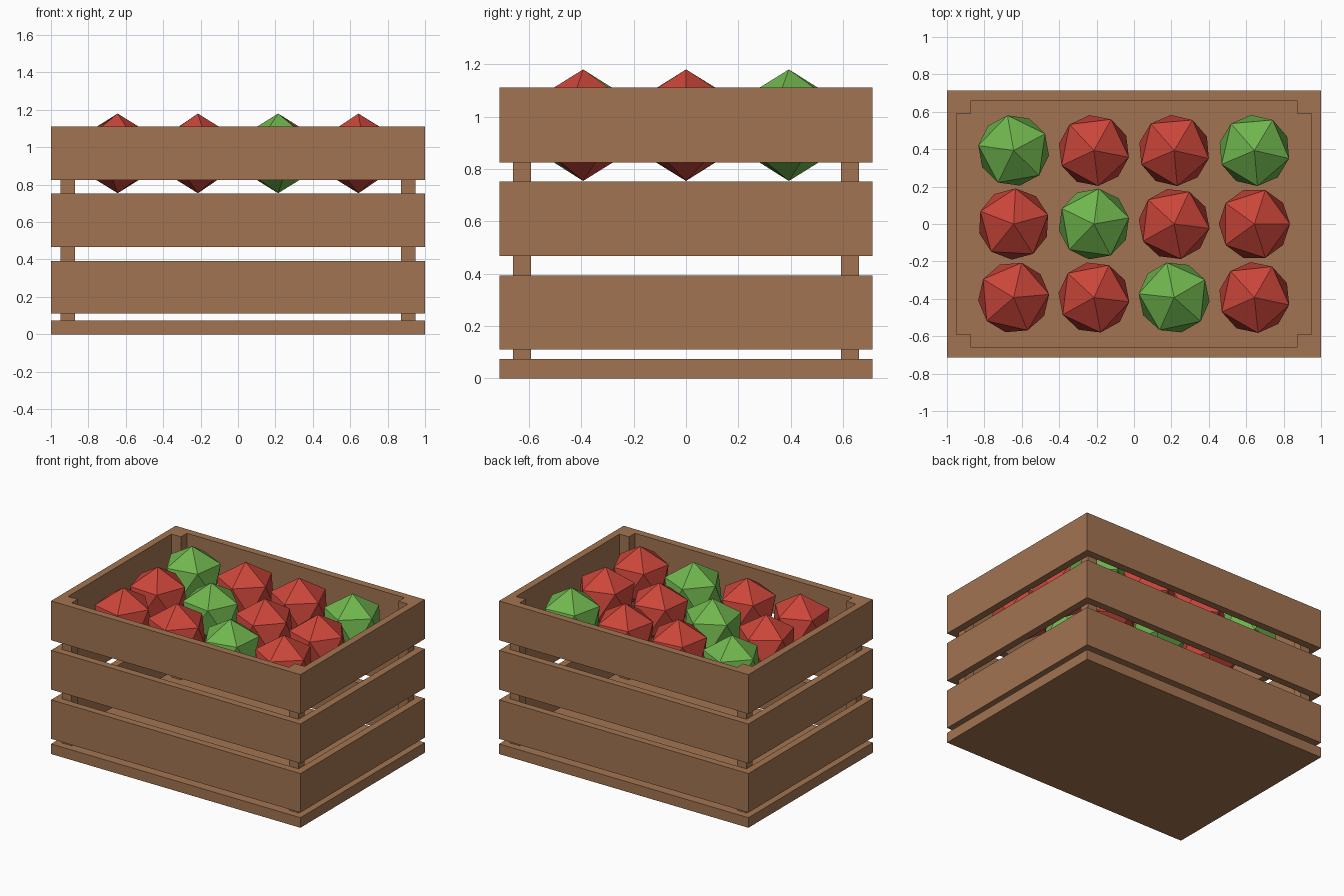
import bpy
import bmesh
from math import radians
from mathutils import Matrix

cube = bpy.data.objects.get("Cube")
if cube:
    bpy.data.objects.remove(cube, do_unlink=True)


def material(name, colour):
    m = bpy.data.materials.new(name)
    m.use_nodes = True
    m.diffuse_color = (*colour, 1)
    m.node_tree.nodes["Principled BSDF"].inputs["Base Color"].default_value = (*colour, 1)
    return m


wood = material("brown wood", (0.365, 0.174, 0.083))
red = material("red fruit", (0.60, 0.061, 0.042))
green = material("green fruit", (0.162, 0.468, 0.076))


def finish(name, bm, mat):
    bmesh.ops.recalc_face_normals(bm, faces=bm.faces)
    mesh = bpy.data.meshes.new(name)
    bm.to_mesh(mesh)
    bm.free()
    mesh.materials.append(mat)
    obj = bpy.data.objects.new(name, mesh)
    bpy.context.collection.objects.link(obj)
    return obj


def box(name, x, y, z):
    """Box from (min, max) pairs."""
    bm = bmesh.new()
    spans = (x, y, z)
    size = [b - a for a, b in spans]
    centre = [(a + b) / 2 for a, b in spans]
    bmesh.ops.create_cube(bm, size=1, matrix=Matrix.Translation(centre) @ Matrix.Diagonal((*size, 1)))
    return finish(name, bm, wood)


def frame(name, z0, z1):
    """Rectangular band of four joined slats."""
    bm = bmesh.new()
    corners = ((-1, -1), (1, -1), (1, 1), (-1, 1))
    loops = [[bm.verts.new((sx * hx, sy * hy, z)) for sx, sy in corners]
             for hx, hy, z in ((OUT_X, OUT_Y, z0), (OUT_X, OUT_Y, z1),
                               (IN_X, IN_Y, z1), (IN_X, IN_Y, z0))]
    for a, b in zip(loops, loops[1:] + loops[:1]):
        for i in range(4):
            j = (i + 1) % 4
            bm.faces.new((a[i], a[j], b[j], b[i]))
    return finish(name, bm, wood)


OUT_X, OUT_Y = 1.0, 0.713
IN_X, IN_Y = 0.948, 0.66
TOP = 1.11

# Crate floor and the three slat bands
box("crate_floor", (-OUT_X, OUT_X), (-OUT_Y, OUT_Y), (0, 0.073))
for name, z0, z1 in (("lower", 0.11, 0.393), ("middle", 0.467, 0.752), ("upper", 0.825, TOP)):
    frame(name + "_slats", z0, z1)

# Corner posts
for sx, side in ((-1, "right"), (1, "left")):
    for sy, end in ((-1, "front"), (1, "back")):
        box(f"{end}_{side}_post", sorted((sx * 0.872, sx * IN_X)),
            sorted((sy * 0.592, sy * IN_Y)), (0.073, TOP))

# Fruit layer, listed from back to front: colour and turn of each piece
rows = (("GRRG", (28, 61, 59, 59)),
        ("RGRR", (15, 10, 65, 0)),
        ("RRGR", (5, 65, 30, 60)))
for r, (colours, turns) in enumerate(rows):
    for c, (key, turn) in enumerate(zip(colours, turns)):
        bm = bmesh.new()
        place = Matrix.Translation(((c - 1.5) * 0.429, (1 - r) * 0.393, 0.967))
        bmesh.ops.create_icosphere(bm, subdivisions=1, radius=0.213,
                                   matrix=place @ Matrix.Rotation(radians(turn), 4, "Z"))
        finish(f"fruit_{r + 1}_{c + 1}", bm, green if key == "G" else red)
